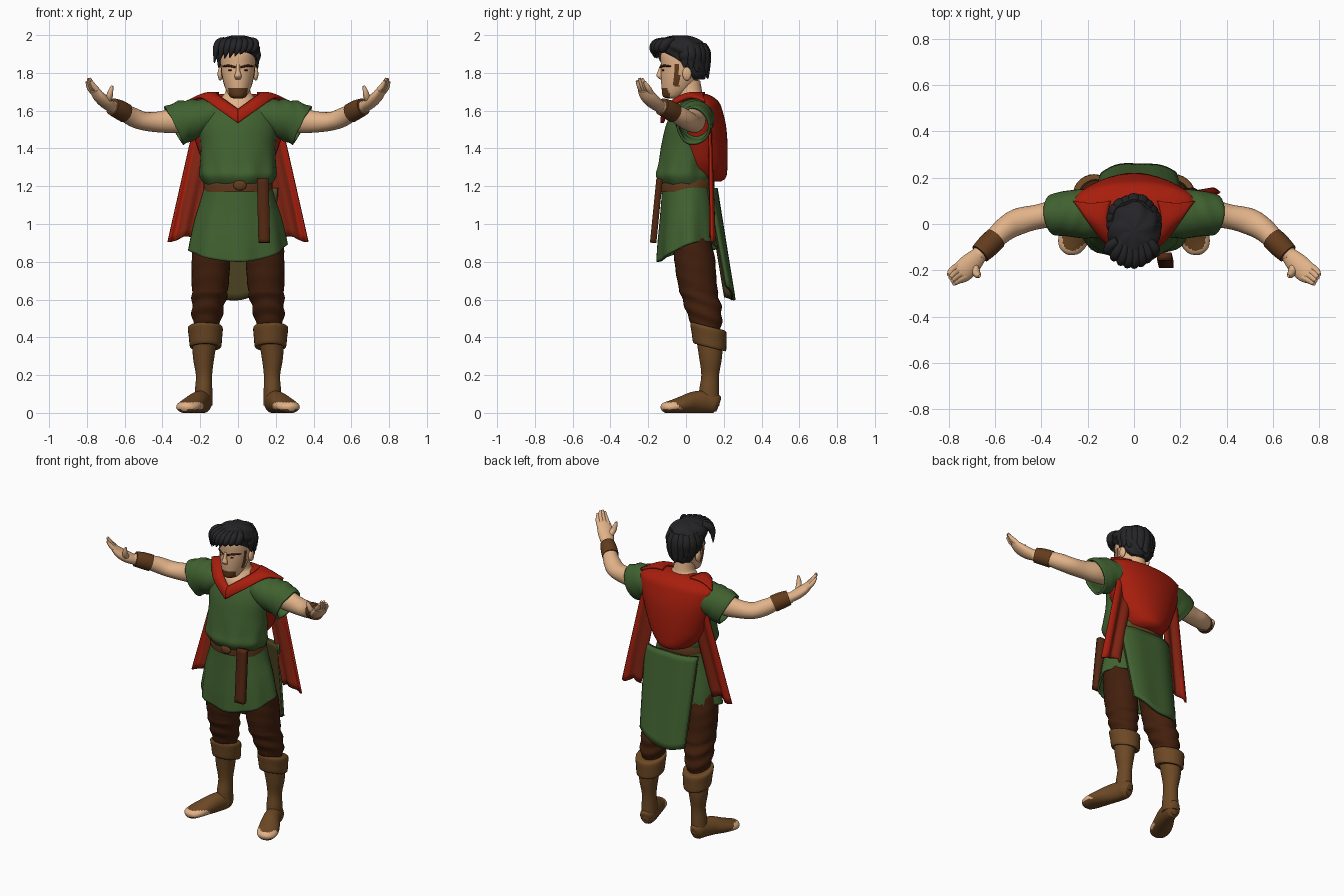
import bpy, bmesh, random
from math import sin, cos, pi, radians
from mathutils import Vector, Matrix

random.seed(4)
cube = bpy.data.objects.get("Cube")
if cube:
    bpy.data.objects.remove(cube, do_unlink=True)


def material(name, *rgb):
    m = bpy.data.materials.new(name)
    m.use_nodes = True
    m.diffuse_color = (*rgb, 1)
    m.node_tree.nodes["Principled BSDF"].inputs["Base Color"].default_value = (*rgb, 1)
    return m


SKIN = material("skin", .76, .45, .25)
HAIR = material("black hair", .018, .018, .02)
GREEN = material("green cloth", .052, .12, .03)
OLIVE = material("olive lining", .085, .065, .018)
RED = material("red cloth", .39, .013, .004)
DARK_RED = material("dark red cloth", .22, .017, .006)
PANTS = material("dark brown cloth", .055, .014, .004)
BOOT = material("tan leather", .15, .065, .018)
BELT = material("brown leather", .125, .045, .012)
STRAP = material("red brown leather", .085, .02, .006)
X, Y, Z = Vector((1, 0, 0)), Vector((0, 1, 0)), Vector((0, 0, 1))


def spline(points, k):
    """Smooth curve through tuples of any length."""
    out, last = [], len(points) - 1
    for i in range(last):
        quad = [points[min(max(i + d, 0), last)] for d in (-1, 0, 1, 2)]
        for j in range(k):
            t = j / k
            out.append(tuple(
                b + t * (c - a) / 2 + t * t * (a - 2.5 * b + 2 * c - d / 2)
                + t ** 3 * (3 * b - a - 3 * c + d) / 2 for a, b, c, d in zip(*quad)))
    return out + [tuple(points[-1])]


def finish(name, bm, mats, mirror=False, thick=0, paint=None):
    bmesh.ops.recalc_face_normals(bm, faces=bm.faces)
    for f in bm.faces:
        f.smooth = True
        if paint:
            f.material_index = paint(f.calc_center_median())
    for e in bm.edges:
        e.smooth = e.calc_face_angle(0) < 1
    mesh = bpy.data.meshes.new(name)
    bm.to_mesh(mesh)
    bm.free()
    for m in mats:
        mesh.materials.append(m)
    ob = bpy.data.objects.new(name, mesh)
    bpy.context.collection.objects.link(ob)
    if thick:
        mod = ob.modifiers.new("thickness", "SOLIDIFY")
        mod.thickness, mod.offset = thick, 0
    if mirror:
        ob.modifiers.new("mirror", "MIRROR").use_mirror_merge = False


def loft(name, rings, mats, ref=None, n=28, k=5, caps=True, warp=None, **opts):
    """Ellipses (x, y, z, ru, rv): level, or square to the path when ref is given."""
    bm, path, loops = bmesh.new(), spline(rings, k), []
    for i, r in enumerate(path):
        u, v = X, Y
        if ref:
            ahead, behind = path[min(i + 1, len(path) - 1)], path[max(i - 1, 0)]
            t = (Vector(ahead[:3]) - Vector(behind[:3])).normalized()
            u = t.cross(ref).normalized()
            v = u.cross(t)
        loop = []
        for j in range(n):
            a = 2 * pi * j / n
            p = Vector(r[:3]) + u * r[3] * cos(a) + v * r[4] * sin(a)
            loop.append(bm.verts.new(warp(p, a) if warp else p))
        loops.append(loop)
    for lo, hi in zip(loops, loops[1:]):
        for j in range(n):
            bm.faces.new((lo[j], lo[j - 1], hi[j - 1], hi[j]))
    if caps:
        bm.faces.new(loops[0])
        bm.faces.new(loops[-1])
    finish(name, bm, mats, **opts)


def sheet(name, fn, mats, nu=16, nv=16, **opts):
    bm = bmesh.new()
    rows = [[bm.verts.new(fn(i / nu, j / nv)) for i in range(nu + 1)] for j in range(nv + 1)]
    for a, b in zip(rows, rows[1:]):
        for i in range(nu):
            bm.faces.new((a[i], a[i + 1], b[i + 1], b[i]))
    finish(name, bm, mats, **opts)


def blob(name, centre, size, mat, **opts):
    bm = bmesh.new()
    bmesh.ops.create_icosphere(bm, subdivisions=3, radius=1,
                               matrix=Matrix.Translation(centre) @ Matrix.Diagonal((*size, 1)))
    finish(name, bm, [mat], **opts)


# Tunic top, with soft folds gathering at the waist
def waist_folds(p, a):
    fade = max(0, 1 - abs(p.z - 1.27) / .12)
    return p + Vector((cos(a), sin(a), 0)) * .006 * fade * sin(9 * a)


loft("tunic_top", [(0, .005, 1.19, .165, .125), (0, -.01, 1.25, .2, .15), (0, -.008, 1.31, .2, .142),
                   (0, .01, 1.42, .198, .14), (0, .03, 1.52, .21, .137), (0, .05, 1.6, .2, .12),
                   (0, .055, 1.65, .155, .085), (0, .05, 1.675, .08, .05)], [GREEN], n=48, warp=waist_folds)


# Tunic skirt: the hem rises to the back and the sides
def skirt_hem(p, a):
    drop = 1.2 - p.z
    lift = min(max(.6 + 1.2 * p.x, .4), .92)
    z = 1.2 - drop * (1 - (p.y + .145) * lift - 1.4 * p.x * p.x)
    return Vector((p.x, p.y, z)) + Vector((cos(a), sin(a), 0)) * .02 * drop * sin(8 * a + 1)


loft("tunic_skirt", [(0, .01, 1.21, .17, .13), (0, .01, 1.1, .195, .135), (0, .01, 1, .22, .142),
                     (0, .01, .9, .238, .15), (0, .01, .8, .252, .155)],
     [GREEN], n=48, caps=False, thick=.012, warp=skirt_hem)


def tail(u, v):
    s = 2 * u - 1
    return Vector((.02 + s * (.19 - .03 * v), .165 + .095 * v - .045 * s * s + .006 * sin(9 * u),
                   1.19 - .56 * v - .03 * v * cos(s * 2) + .03 * v * s))


sheet("tunic_back_tail", tail, [GREEN], thick=.014)
sheet("tail_lining", lambda u, v: tail(u, v) - Y * .012, [OLIVE], thick=.004)

# Sleeves and arms
loft("sleeves", [(.1, .05, 1.59, .09, .07), (.2, .045, 1.563, .1, .092), (.285, .045, 1.543, .092, .104),
                 (.34, .04, 1.518, .084, .106)], [GREEN], ref=Z, caps=False, thick=.014, mirror=True,
     warp=lambda p, a: p + Z * .004 * sin(p.x * 90 + 3 * a))
loft("arms", [(.22, .045, 1.56, .06, .06), (.33, .045, 1.548, .058, .066), (.42, .03, 1.54, .053, .055),
              (.5, .01, 1.545, .057, .049), (.56, -.025, 1.568, .051, .05), (.62, -.083, 1.6, .042, .042),
              (.675, -.138, 1.622, .033, .033)], [SKIN], ref=Z, mirror=True)
loft("wristbands", [(.597, -.062, 1.588, .05, .052), (.63, -.094, 1.606, .05, .051),
                    (.664, -.128, 1.621, .045, .046)], [BELT], ref=Z, mirror=True)

# Hands: palm, four fingers held together and a thumb
flat = Vector((.57, -.33, -.72))
across = Vector((-.5, -.85, .1))
loft("palms", [(.66, -.125, 1.613, .032, .028), (.7, -.167, 1.642, .046, .031),
               (.735, -.2, 1.675, .048, .027), (.762, -.22, 1.71, .041, .016)], [SKIN], ref=flat, mirror=True)
for i in range(4):
    s = i - 1.5
    root = Vector((.745, -.205, 1.69)) + across * s * .02
    tip = Vector((.789, -.24, 1.772 - .007 * s * s)) + across * s * .015
    mid = root.lerp(tip, .5) + X * .006
    loft("finger_%d" % (i + 1), [(*root, .014, .014), (*mid, .0145, .014), (*tip, .008, .007)],
         [SKIN], ref=flat, n=12, mirror=True)
loft("thumbs", [(.695, -.17, 1.64, .02, .02), (.682, -.207, 1.672, .018, .018),
                (.674, -.22, 1.703, .014, .014), (.666, -.224, 1.732, .006, .006)],
     [SKIN], ref=X, n=14, mirror=True)

# Belt, knot and hanging strap
loft("belt", [(0, .005, 1.17, .18, .142), (0, .005, 1.21, .182, .147), (0, .005, 1.25, .176, .142)],
     [BELT], n=40)
blob("belt_knot", (.01, -.142, 1.205), (.035, .014, .028), BELT)
sheet("belt_strap", lambda u, v: (.1 + .062 * u + .008 * v, -.14 - .034 * v, 1.24 - .34 * v),
      [STRAP], nu=2, thick=.034)

# Cape: billowing back, hanging side panels and a V collar
loft("cape_back", [(0, .085, 1.225, .08, .1), (0, .085, 1.25, .125, .128), (0, .085, 1.32, .18, .135),
                   (0, .08, 1.42, .22, .14), (0, .08, 1.52, .252, .132), (0, .08, 1.6, .272, .113),
                   (0, .085, 1.645, .25, .09), (0, .07, 1.675, .18, .07), (0, .06, 1.688, .09, .05)],
     [RED], n=40)
for side, name, sway in ((1, "left", .015), (-1, "right", -.075)):
    def panel(u, v):
        fold = .009 * sin(u * 10) * (.3 + v)
        return (side * (.1 + .13 * v + u * (.12 + .02 * v)), .125 + sway * v + fold,
                1.58 - .66 * v + .015 * v * sin(u * 5))
    sheet("cape_panel_" + name, panel, [DARK_RED, RED], thick=.012,
          paint=lambda c: int(abs(c.x) > .195 + .2 * (1.58 - c.z)))
inner = spline([(0, -.098, 1.6), (.07, -.055, 1.65), (.115, .02, 1.685), (.1, .1, 1.69)], 6)
outer = spline([(0, -.126, 1.535), (.115, -.082, 1.615), (.2, .02, 1.668), (.262, .1, 1.648)], 6)


def collar(u, v):
    i = round(u * 18)
    return Vector(inner[i]).lerp(Vector(outer[i]), v) + Vector((0, -.01, .01)) * sin(pi * v)


sheet("cape_collar", collar, [RED], nu=18, nv=8, thick=.018, mirror=True)

# Neck and head; the beard covers chin and sideburns
loft("neck", [(0, 0, 1.58, .07, .085), (0, .01, 1.63, .095, .083), (0, .025, 1.675, .085, .07),
              (0, .02, 1.7, .066, .066), (0, .01, 1.76, .06, .065)], [SKIN])


def beard_area(c):
    chin = c.z < 1.722 and c.y < -.085 and abs(c.x) < .05
    sideburn = -.065 < c.y < -.035 and 1.73 < c.z < 1.85
    return int(chin or sideburn)


loft("head", [(0, -.07, 1.665, .025, .03), (0, -.068, 1.677, .045, .055), (0, -.045, 1.72, .068, .084),
              (0, -.03, 1.78, .085, .103), (0, -.025, 1.84, .092, .108), (0, -.025, 1.9, .09, .108),
              (0, -.02, 1.95, .07, .085)], [SKIN, BELT], n=56, k=8, paint=beard_area)
loft("nose", [(0, -.126, 1.845, .009, .01), (0, -.136, 1.81, .011, .013), (0, -.14, 1.783, .019, .016),
              (0, -.128, 1.765, .012, .008)], [SKIN], n=16)
blob("ears", (.094, .005, 1.795), (.014, .024, .036), SKIN, mirror=True)
blob("eyes", (.038, -.121, 1.814), (.014, .006, .005), PANTS, mirror=True)
loft("eyebrows", [(.014, -.133, 1.83, .006, .005), (.05, -.118, 1.838, .006, .006),
                  (.08, -.08, 1.835, .004, .004)], [PANTS], ref=Z, n=10, mirror=True)

# Hair: cap with a swept fringe and tapered locks around the back
loft("hair_cap", [(0, .05, 1.765, .06, .045), (0, .04, 1.79, .083, .068), (0, .03, 1.84, .1, .085),
                  (0, .005, 1.89, .108, .112), (0, -.025, 1.935, .112, .128), (0, -.03, 1.97, .092, .11),
                  (0, -.03, 1.99, .058, .07), (0, -.03, 1.999, .02, .025)], [HAIR], n=40,
     warp=lambda p, a: p + Vector((cos(a), sin(a), 0)) * .006 * sin(7 * a + p.z * 60))
for i in range(8):
    x = -.1 + .027 * i
    y = -.172 + 6 * x * x
    low = 1.895 + .35 * min(x, .02) + random.uniform(-.012, .012)
    loft("fringe_lock_%d" % (i + 1), [(x * .7, -.07, 1.972, .018, .018), (x, y + .02, 1.958, .024, .022),
                                      (x * 1.05 - .01, y, 1.925, .022, .018), (x - .025, y + .006, low, .003, .003)],
         [HAIR], ref=X, n=12)
for i in range(11):
    a = radians(-10 + 20 * i)
    d = Vector((cos(a), sin(a), 0))
    r = .098 + random.uniform(-.004, .006)
    low = 1.8 - .025 * sin(a) + .03 * abs(cos(a)) + random.uniform(-.01, .01)
    rows = [(r * .8, 1.95, .024), (r, 1.9, .03), (r * .97, low + .04, .024), (r * 1.05, low, .004)]
    loft("back_lock_%d" % (i + 1), [(d.x * q, d.y * q + .01, z, w, w * .7) for q, z, w in rows],
         [HAIR], ref=d, n=12)


# Trousers, with creases below the knee
def creases(p, a):
    amount = .004 if p.z < .64 else .001
    return p + Vector((cos(a), sin(a), 0)) * amount * sin(p.z * 75 + 3 * sin(a))


loft("trouser_legs", [(.168, .12, .4, .055, .055), (.166, .112, .46, .068, .075), (.164, .1, .51, .08, .09),
                      (.158, .088, .57, .086, .097), (.15, .07, .63, .094, .1), (.146, .055, .72, .1, .105),
                      (.142, .045, .82, .103, .108), (.128, .03, .92, .108, .1), (.1, .02, 1.05, .085, .08)],
     [PANTS], k=8, mirror=True, warp=creases)

# Boots: turned cuff, shaft and open-toed foot
loft("boot_cuffs", [(.172, .125, .35, .07, .072), (.172, .125, .352, .083, .087), (.172, .122, .4, .088, .092),
                    (.173, .118, .452, .092, .095), (.171, .117, .458, .07, .075)], [BOOT], k=3, mirror=True,
     warp=lambda p, a: p - Z * (p.y - .12) * .25)
loft("boot_shafts", [(.183, .122, .04, .048, .055), (.182, .122, .12, .046, .052), (.18, .128, .2, .043, .047),
                     (.182, .13, .29, .056, .06), (.175, .125, .4, .068, .072)], [BOOT], mirror=True)


def toe_area(c):
    return int(c.y < -.02 - (c.z - .02) and .02 < c.z < .056)


loft("feet", [(.178, .172, .045, .026, .04), (.182, .15, .052, .044, .054), (.192, .1, .058, .05, .06),
              (.214, .04, .055, .055, .057), (.243, -.02, .043, .063, .045), (.266, -.075, .033, .063, .034),
              (.279, -.112, .027, .046, .028), (.284, -.128, .022, .018, .014)], [BOOT, SKIN], ref=Z, n=36, k=7,
     mirror=True, paint=toe_area, warp=lambda p, a: Vector((p.x, p.y, max(p.z, 0))))
